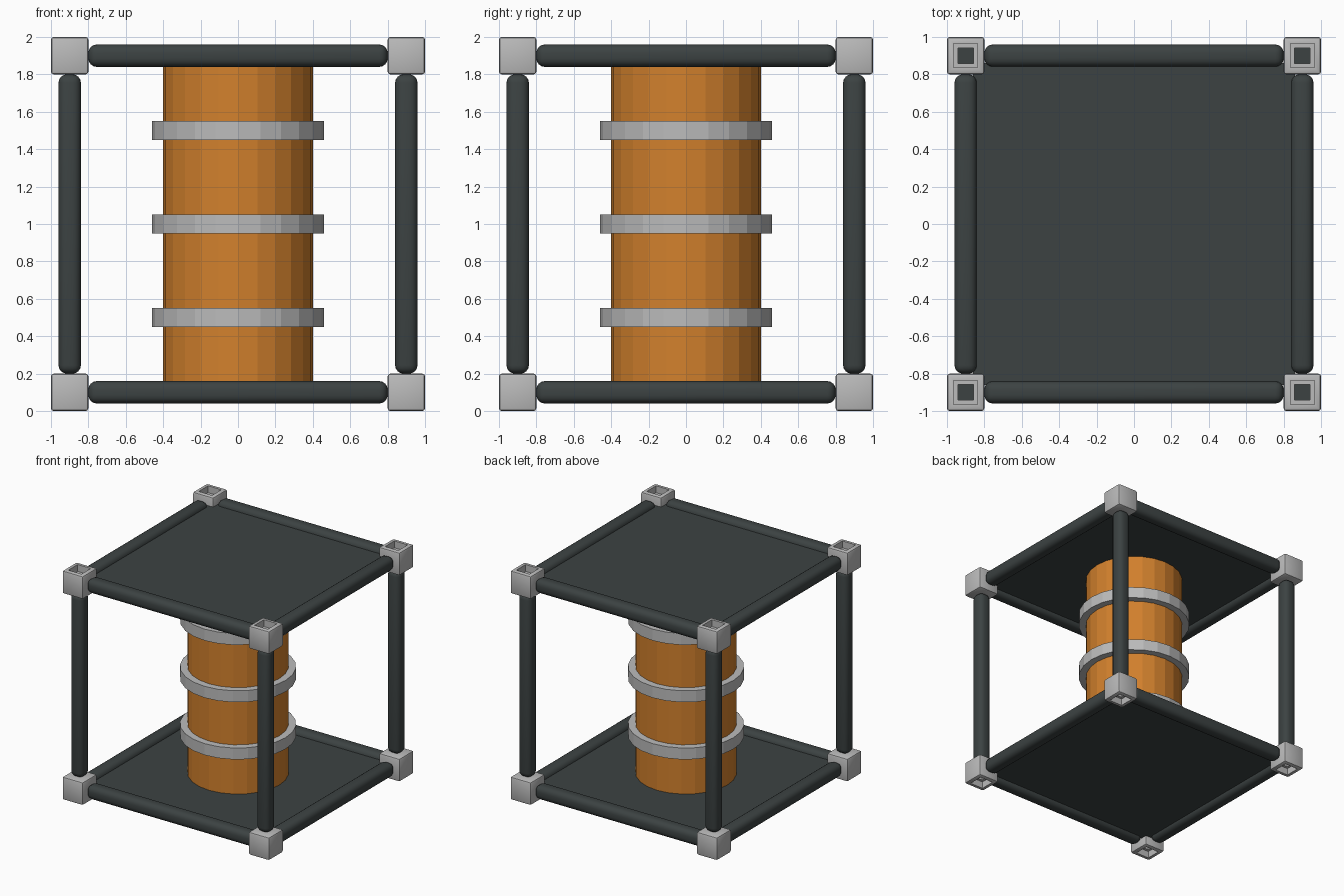
import bpy, bmesh, math
from mathutils import Matrix, Vector

if "Cube" in bpy.data.objects:
    bpy.data.objects.remove(bpy.data.objects["Cube"])


def material(name, rgb):
    m = bpy.data.materials.new(name)
    m.diffuse_color = (*rgb, 1)
    m.use_nodes = True
    m.node_tree.nodes["Principled BSDF"].inputs["Base Color"].default_value = m.diffuse_color
    return m


DARK = material("dark slate", (0.045, 0.055, 0.055))
GREY = material("light grey", (0.5, 0.5, 0.5))
ORANGE = material("orange", (0.65, 0.22, 0.026))


def finish(name, bm, mat, smooth=False):
    bmesh.ops.recalc_face_normals(bm, faces=bm.faces)
    me = bpy.data.meshes.new(name)
    bm.to_mesh(me)
    bm.free()
    me.materials.append(mat)
    ob = bpy.data.objects.new(name, me)
    bpy.context.collection.objects.link(ob)
    if smooth:
        bpy.ops.object.select_all(action='DESELECT')
        ob.select_set(True)
        bpy.context.view_layer.objects.active = ob
        bpy.ops.object.shade_smooth_by_angle(angle=math.radians(35))
    return ob


def box(name, centre, size, mat, bevel=0, segments=1):
    bm = bmesh.new()
    bmesh.ops.create_cube(bm, size=1)
    bmesh.ops.scale(bm, vec=size, verts=bm.verts)
    if bevel:
        bmesh.ops.bevel(bm, geom=bm.edges[:], offset=bevel, segments=segments,
                        profile=0.5, affect='EDGES')
    bmesh.ops.translate(bm, vec=centre, verts=bm.verts)
    return finish(name, bm, mat, bevel > 0)


def corner(name, centre, up):
    """Rounded corner block with a stepped square socket in its outer face."""
    bm = bmesh.new()
    bmesh.ops.create_cube(bm, size=0.2)
    bmesh.ops.bevel(bm, geom=bm.edges[:], offset=0.015, segments=2,
                    profile=0.5, affect='EDGES')
    top = max(bm.faces, key=lambda f: f.calc_center_median().z)
    for rim, depth in ((0.03, 0.06), (0.032, 0.13)):
        bmesh.ops.inset_region(bm, faces=[top], thickness=rim)
        new = bmesh.ops.extrude_discrete_faces(bm, faces=[top])
        top = new['faces'][0]
        bmesh.ops.translate(bm, vec=(0, 0, -depth if rim == 0.03 else 0.06 - depth),
                            verts=top.verts)
    top.material_index = 1
    if not up:
        bmesh.ops.rotate(bm, matrix=Matrix.Rotation(math.pi, 3, 'X'), verts=bm.verts)
    bmesh.ops.translate(bm, vec=centre, verts=bm.verts)
    ob = finish(name, bm, GREY, True)
    ob.data.materials.append(DARK)


# Corner blocks
for x in (-0.9, 0.9):
    for y in (-0.9, 0.9):
        for z in (0.1, 1.9):
            corner("corner_block", (x, y, z), z > 1)

# Frame rods, four along each axis
for axis in range(3):
    for a in (-0.9, 0.9):
        for b in (-0.9, 0.9):
            c, s = [a, b], [0.12, 0.12]
            c.insert(axis, 0)
            s.insert(axis, 1.6)
            box("frame_rod", Vector(c) + Vector((0, 0, 1)), s, DARK, 0.045, 4)

# Floor and roof panels
for name, z in (("floor_panel", 0.1), ("roof_panel", 1.9)):
    box(name, (0, 0, z), (1.72, 1.72, 0.04), DARK)

# Central barrel column
bm = bmesh.new()
bmesh.ops.create_cone(bm, cap_ends=True, segments=24, radius1=0.4, radius2=0.4, depth=1.8)
bmesh.ops.translate(bm, vec=(0, 0, 1), verts=bm.verts)
finish("column", bm, ORANGE)

# Bands around the column
for z in (0.5, 1.0, 1.5):
    bm = bmesh.new()
    profile = [(0.39, -0.05), (0.46, -0.05), (0.46, 0.05), (0.39, 0.05)]
    vs = [bm.verts.new((r, 0, z + h)) for r, h in profile]
    es = [bm.edges.new((vs[i], vs[(i + 1) % 4])) for i in range(4)]
    bmesh.ops.spin(bm, geom=vs + es, cent=(0, 0, 0), axis=(0, 0, 1),
                   angle=math.tau, steps=24, use_merge=True)
    bmesh.ops.remove_doubles(bm, verts=bm.verts, dist=1e-5)
    finish("column_band", bm, GREY)
